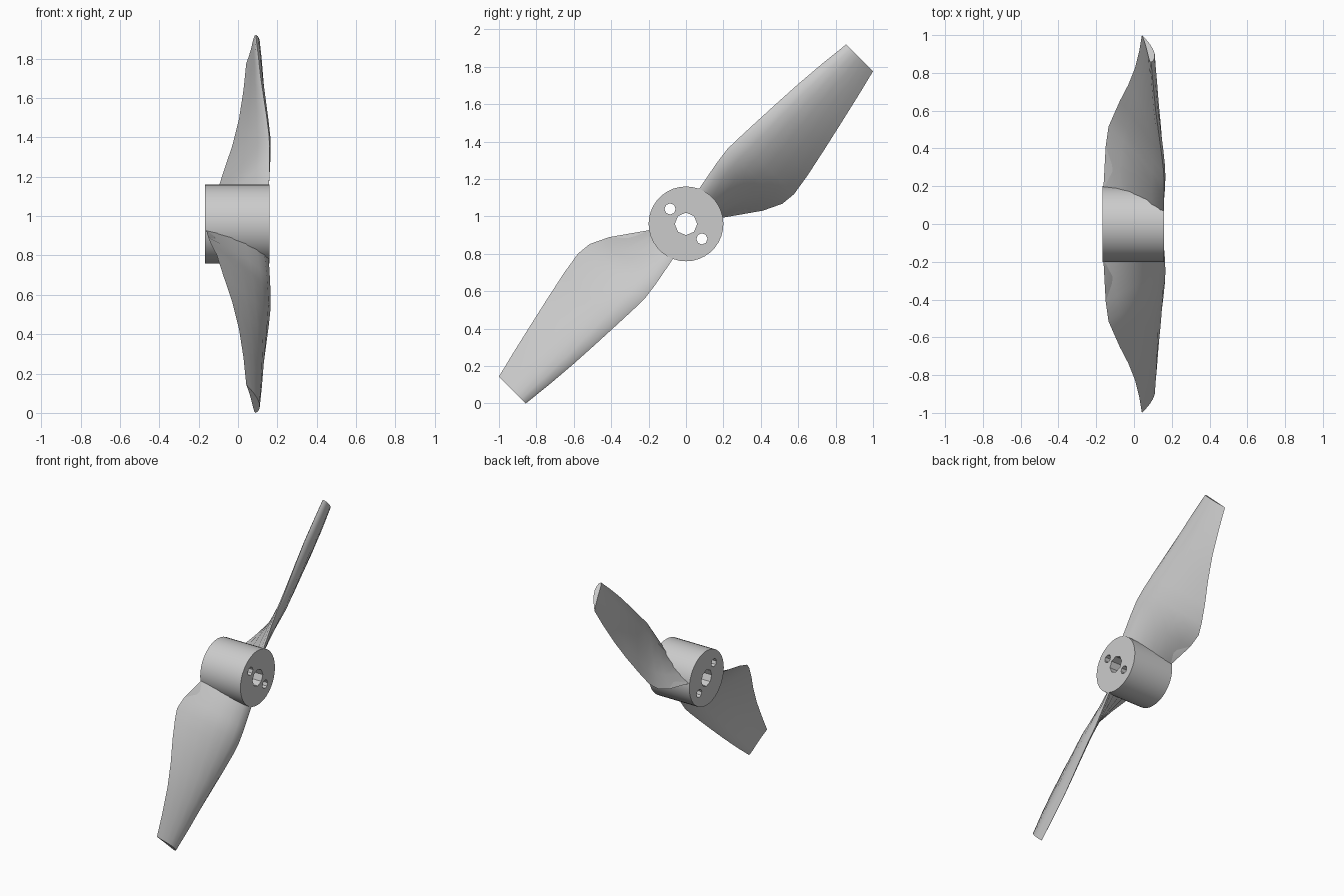
import bpy, bmesh, math
from mathutils import Vector, Matrix

if "Cube" in bpy.data.objects:
    bpy.data.objects.remove(bpy.data.objects["Cube"])

CENTRE = Vector((0, 0, 0.96))
C = math.sqrt(0.5)


def smooth(obj, angle=40):
    bpy.ops.object.select_all(action='DESELECT')
    obj.select_set(True)
    bpy.context.view_layer.objects.active = obj
    bpy.ops.object.shade_smooth_by_angle(angle=math.radians(angle))


def x_cylinder(name, radius, x0, x1, y=0, z=0.96, sides=32):
    bpy.ops.mesh.primitive_cylinder_add(vertices=sides, radius=radius, depth=x1 - x0,
                                        location=((x0 + x1) / 2, y, z),
                                        rotation=(0, math.pi / 2, 0))
    obj = bpy.context.object
    obj.name = name
    return obj


# Hub with shaft bore and two bolt holes
hub = x_cylinder("hub", 0.2, -0.167, 0.16, sides=36)
holes = [("shaft_cutter", 0.06, 0, 0.96, 8)]
for s in (1, -1):
    holes.append(("bolt_cutter", 0.03, 0.085 * s, 0.96 - 0.08 * s, 8))
for name, radius, y, z, sides in holes:
    cutter = x_cylinder(name, radius, -0.3, 0.3, y, z, sides)
    mod = hub.modifiers.new(name, 'BOOLEAN')
    mod.operation = 'DIFFERENCE'
    mod.object = cutter
    bpy.context.view_layer.objects.active = hub
    bpy.ops.object.modifier_apply(modifier=mod.name)
    bpy.data.objects.remove(cutter)
smooth(hub)

# Blade stations: span, trailing edge (t, x), leading edge (t, x), thickness
stations = [
    (0.155, -0.11, -0.162, 0.078, 0.158, 0.045),
    (0.34, -0.24, -0.150, 0.113, 0.160, 0.050),
    (0.44, -0.288, -0.135, 0.127, 0.160, 0.052),
    (0.52, -0.296, -0.108, 0.125, 0.157, 0.052),
    (0.645, -0.276, -0.075, 0.120, 0.146, 0.050),
    (0.80, -0.243, -0.030, 0.113, 0.130, 0.046),
    (0.96, -0.207, 0.005, 0.104, 0.114, 0.042),
    (1.13, -0.168, 0.028, 0.090, 0.102, 0.038),
    (1.285, -0.130, 0.042, 0.073, 0.090, 0.034),
]
# Aerofoil loop: chord fraction from trailing edge, height as share of thickness
foil = [(0, 0), (0.15, 0.34), (0.35, 0.72), (0.55, 0.96), (0.72, 1.0), (0.86, 0.8),
        (0.96, 0.42), (1.0, 0.0), (0.95, -0.14), (0.8, -0.12), (0.5, 0.0), (0.25, 0.04)]


def make_blade(name, turn):
    bm = bmesh.new()
    rings = []
    for r, ta, xa, tb, xb, thick in stations:
        a, b = Vector((ta, xa)), Vector((tb, xb))
        d = b - a
        n = Vector((-d.y, d.x)).normalized()
        ring = []
        for u, h in foil:
            t, x = a + d * u + n * h * thick
            ring.append(bm.verts.new((x, C * (r - t), C * (r + t))))
        rings.append(ring)
    count = len(foil)
    for lo, hi in zip(rings, rings[1:]):
        for i in range(count):
            j = (i + 1) % count
            bm.faces.new((lo[i], lo[j], hi[j], hi[i]))
    bm.faces.new(rings[0])
    bm.faces.new(rings[-1])
    bmesh.ops.recalc_face_normals(bm, faces=bm.faces)
    bm.transform(Matrix.Translation(CENTRE) @ Matrix.Rotation(turn, 4, 'X'))
    mesh = bpy.data.meshes.new(name)
    bm.to_mesh(mesh)
    bm.free()
    obj = bpy.data.objects.new(name, mesh)
    bpy.context.collection.objects.link(obj)
    smooth(obj, 50)


# Two opposite blades
make_blade("blade_upper", 0)
make_blade("blade_lower", math.pi)
